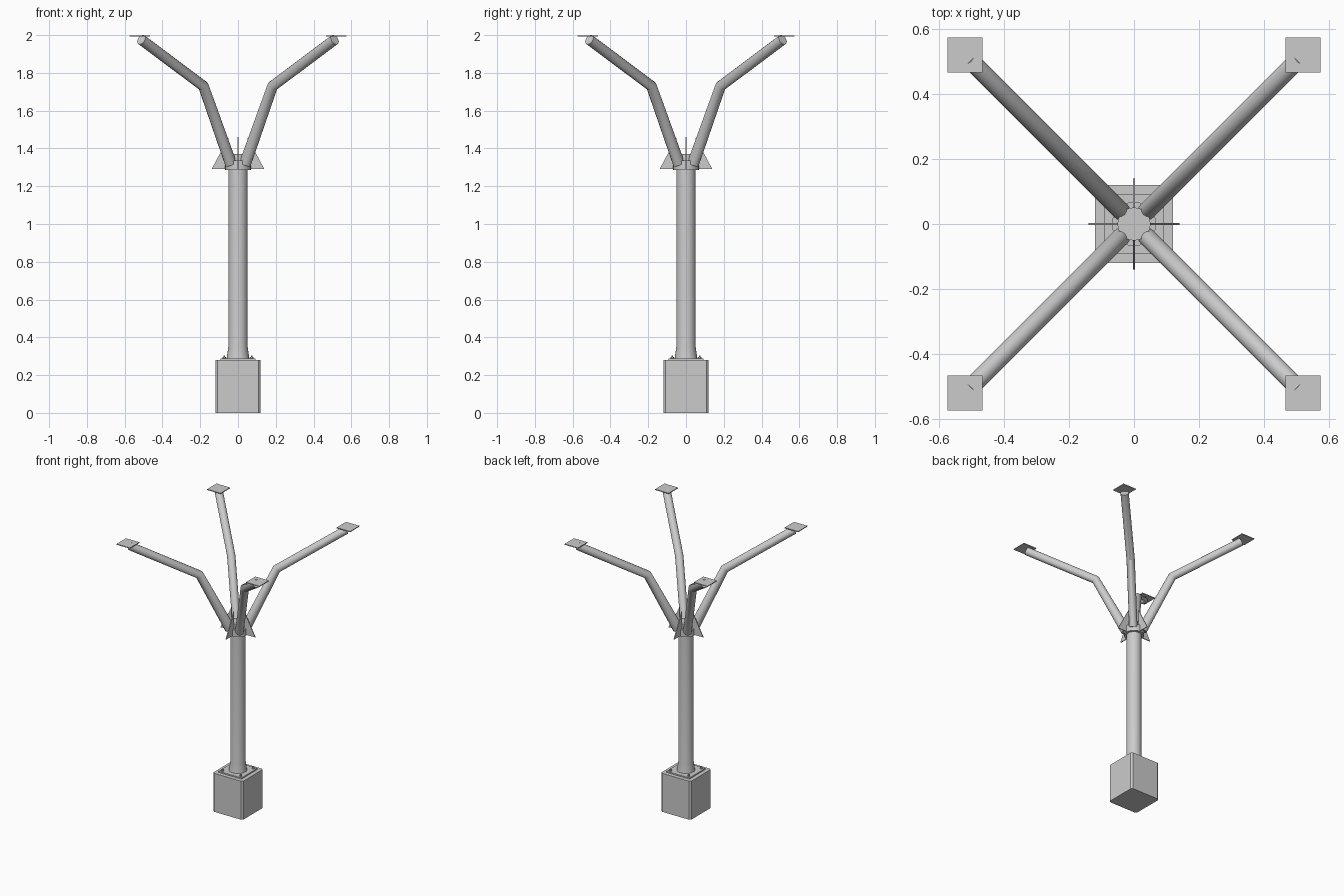
import bpy, bmesh, math
from mathutils import Vector

cube = bpy.data.objects.get("Cube")
if cube:
    bpy.data.objects.remove(cube, do_unlink=True)

GREY = (0.6, 0.6, 0.6, 1)
metal = bpy.data.materials.new("light_grey")
metal.use_nodes = True
metal.diffuse_color = GREY
metal.node_tree.nodes["Principled BSDF"].inputs["Base Color"].default_value = GREY


def finish(name, bm, smooth=False):
    bmesh.ops.recalc_face_normals(bm, faces=bm.faces)
    mesh = bpy.data.meshes.new(name)
    bm.to_mesh(mesh)
    bm.free()
    mesh.materials.append(metal)
    ob = bpy.data.objects.new(name, mesh)
    bpy.context.collection.objects.link(ob)
    if smooth:
        bpy.ops.object.select_all(action='DESELECT')
        ob.select_set(True)
        bpy.context.view_layer.objects.active = ob
        bpy.ops.object.shade_smooth_by_angle(angle=math.radians(35))
    return ob


def box(name, x, y, z0, z1, half, chamfer=0):
    bm = bmesh.new()
    bmesh.ops.create_cube(bm, size=1)
    for v in bm.verts:
        v.co = (x + v.co.x * 2 * half, y + v.co.y * 2 * half,
                z0 + (v.co.z + 0.5) * (z1 - z0))
    if chamfer:
        # soften the upright corners only
        edges = [e for e in bm.edges
                 if abs(e.verts[0].co.z - e.verts[1].co.z) > 0.01]
        bmesh.ops.bevel(bm, geom=edges, offset=chamfer, segments=1, affect='EDGES')
    return finish(name, bm)


def sweep(name, rings, sides):
    """Capped tube through rings of (centre, across axis, up axis)."""
    bm = bmesh.new()
    loops = []
    for c, u, w in rings:
        angles = [2 * math.pi * i / sides for i in range(sides)]
        loops.append([bm.verts.new(c + u * math.cos(a) + w * math.sin(a))
                      for a in angles])
    for a, b in zip(loops, loops[1:]):
        for i in range(sides):
            j = (i + 1) % sides
            bm.faces.new((a[i], a[j], b[j], b[i]))
    bm.faces.new(loops[0])
    bm.faces.new(loops[-1])
    return finish(name, bm, True)


def lathe(name, profile, sides=24, x=0, y=0):
    rings = [(Vector((x, y, z)), Vector((r, 0, 0)), Vector((0, r, 0)))
             for r, z in profile]
    return sweep(name, rings, sides)


# Footing block, base plate and anchor bolts
box("footing_block", 0, 0, 0, 0.28, 0.12, 0.012)
box("base_plate", 0, 0, 0.28, 0.289, 0.092)
for sx in (-1, 1):
    for sy in (-1, 1):
        lathe("anchor_bolt", [(0.009, 0.289), (0.009, 0.297), (0.005, 0.297),
                              (0.005, 0.305)], 8, sx * 0.073, sy * 0.073)

# Column with flared foot, and the collar that carries the branches
lathe("column", [(0.06, 0.289), (0.051, 0.35), (0.051, 1.37)])
lathe("collar", [(0.068, 1.285), (0.068, 1.335)])

# Four triangular stiffener fins
for k in range(4):
    a = k * math.pi / 2
    out = Vector((math.cos(a), math.sin(a), 0))
    side = Vector((-math.sin(a), math.cos(a), 0)) * 0.003
    bm = bmesh.new()
    loops = [[bm.verts.new(out * r + Vector((0, 0, z)) + side * s)
              for r, z in ((0.049, 1.29), (0.14, 1.29), (0.049, 1.46))]
             for s in (-1, 1)]
    for loop in loops:
        bm.faces.new(loop)
    for i in range(3):
        j = (i + 1) % 3
        bm.faces.new((loops[0][i], loops[0][j], loops[1][j], loops[1][i]))
    finish("stiffener_fin", bm)

# Four bent branches, each with a mounting plate at its tip
RADIUS = 0.028
for sx in (-1, 1):
    for sy in (-1, 1):
        pts = [Vector((sx * d, sy * d, z))
               for d, z in ((0.038, 1.32), (0.183, 1.73), (0.512, 1.976))]
        lower = (pts[1] - pts[0]).normalized()
        upper = (pts[2] - pts[1]).normalized()
        across = Vector((-sy, sx, 0)).normalized()
        rings = []
        for p, d in zip(pts, (lower, (lower + upper).normalized(), upper)):
            stretch = 1 / d.dot(upper)
            rings.append((p, across * RADIUS, d.cross(across) * RADIUS * stretch))
        sweep("branch", rings, 16)
        box("mounting_plate", sx * 0.521, sy * 0.521, 1.992, 1.998, 0.054)
